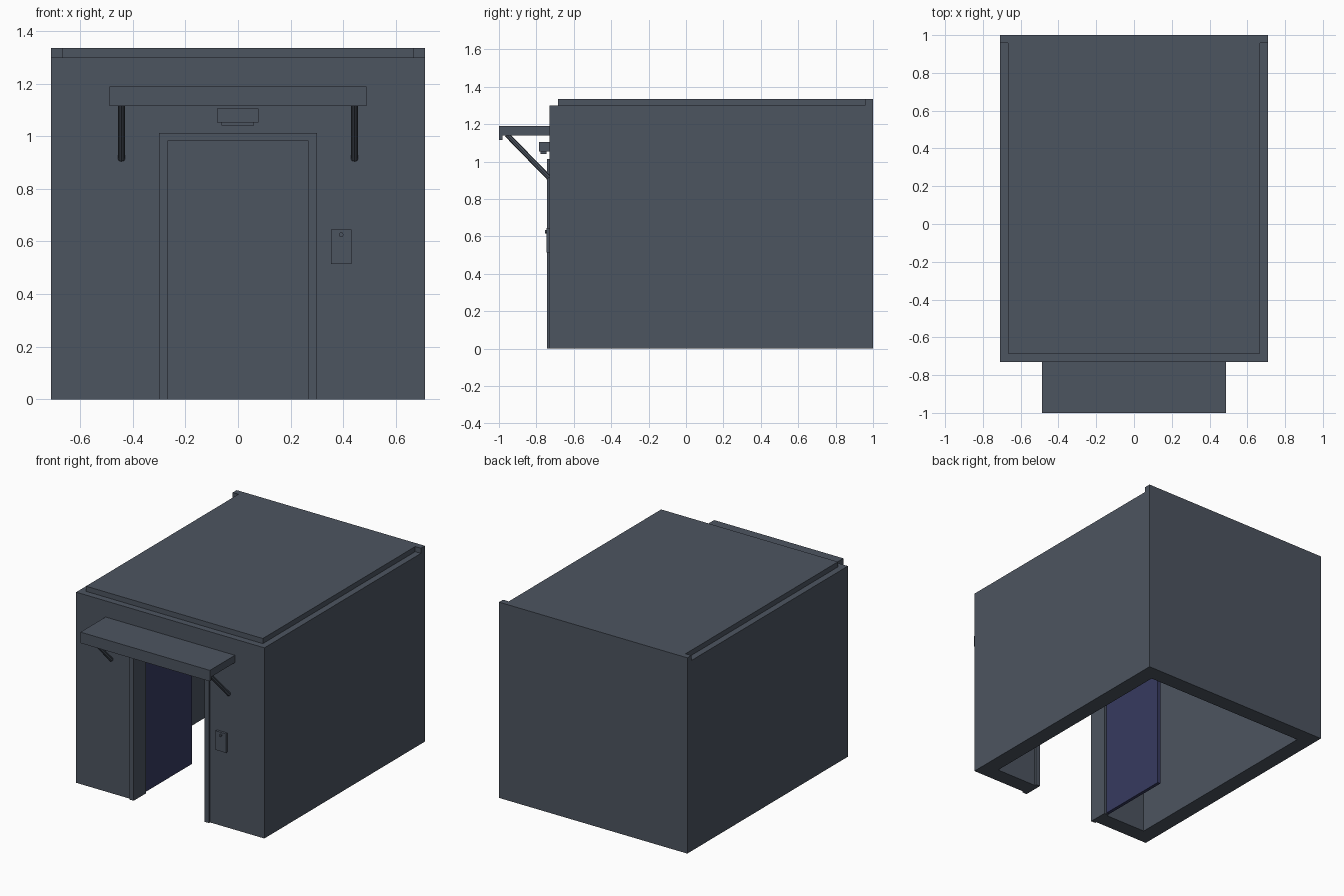
import bpy, bmesh, math
from mathutils import Vector

if "Cube" in bpy.data.objects:
    bpy.data.objects.remove(bpy.data.objects["Cube"], do_unlink=True)


def material(name, rgb):
    m = bpy.data.materials.new(name)
    m.use_nodes = True
    m.diffuse_color = (*rgb, 1)
    m.node_tree.nodes["Principled BSDF"].inputs["Base Color"].default_value = (*rgb, 1)
    return m


grey = material("slate grey", (0.073, 0.089, 0.117))
blue = material("navy blue", (0.037, 0.042, 0.117))


def add_object(name, bm, mat):
    bmesh.ops.recalc_face_normals(bm, faces=bm.faces)
    mesh = bpy.data.meshes.new(name)
    bm.to_mesh(mesh)
    bm.free()
    mesh.materials.append(mat)
    obj = bpy.data.objects.new(name, mesh)
    bpy.context.scene.collection.objects.link(obj)
    return obj


def box(name, x, y, z, mat=grey):
    """Box from (min, max) ranges."""
    bm = bmesh.new()
    bmesh.ops.create_cube(bm, size=1)
    for v in bm.verts:
        v.co = [r[0] if c < 0 else r[1] for c, r in zip(v.co, (x, y, z))]
    return add_object(name, bm, mat)


def prism(name, points, axis, start, end):
    """Profile extruded along x (axis 0) or y (axis 1)."""
    def place(a, b):
        return (start, a, b) if axis == 0 else (a, start, b)
    bm = bmesh.new()
    face = bm.faces.new([bm.verts.new(place(a, b)) for a, b in points])
    new = bmesh.ops.extrude_face_region(bm, geom=[face])["geom"]
    shift = Vector((0, 0, 0))
    shift[axis] = end - start
    bmesh.ops.translate(bm, vec=shift, verts=[g for g in new if isinstance(g, bmesh.types.BMVert)])
    return add_object(name, bm, grey)


def rod(name, a, b, radius, sides):
    a, b = Vector(a), Vector(b)
    bm = bmesh.new()
    bmesh.ops.create_cone(bm, cap_ends=True, segments=sides, radius1=radius,
                          radius2=radius, depth=(b - a).length)
    turn = (b - a).to_track_quat("Z", "Y").to_matrix().to_4x4()
    bmesh.ops.transform(bm, matrix=turn, verts=bm.verts)
    bmesh.ops.translate(bm, vec=(a + b) / 2, verts=bm.verts)
    return add_object(name, bm, grey)


# Main shell: hollow, open below, with a doorway and a stepped roof edge
W, FRONT, TOP, WALL = 0.71, -0.73, 1.335, 0.107
shell = box("building_shell", (-W, W), (FRONT, 1), (0, TOP))
cutters = [
    box("room_cutter", (WALL - W, W - WALL), (FRONT + WALL, 1 - WALL), (-0.2, TOP - WALL)),
    box("doorway_cutter", (-0.3, 0.3), (-1, -0.5), (-0.1, 1.013)),
    box("front_ledge_cutter", (-1, 1), (-1, -0.685), (1.3, 2)),
    box("left_ledge_cutter", (0.667, 1), (-1, 0.957), (1.3, 2)),
    box("right_ledge_cutter", (-1, -0.667), (-1, 0.957), (1.3, 2)),
]
for c in cutters:
    mod = shell.modifiers.new(c.name, "BOOLEAN")
    mod.operation, mod.solver, mod.object = "DIFFERENCE", "EXACT", c

# Bake the cuts and drop the helpers
graph = bpy.context.evaluated_depsgraph_get()
cut_mesh = bpy.data.meshes.new_from_object(shell.evaluated_get(graph))
shell.modifiers.clear()
shell.data = cut_mesh
for c in cutters:
    bpy.data.objects.remove(c, do_unlink=True)

# Door frame and the open door leaf
outer, inner = (0.3, 1.013), (0.268, 0.982)
frame = [(-outer[0], 0), (-outer[0], outer[1]), (outer[0], outer[1]), (outer[0], 0),
         (inner[0], 0), (inner[0], inner[1]), (-inner[0], inner[1]), (-inner[0], 0)]
prism("door_frame", frame, 1, -0.742, -0.61)
box("door_leaf", (-0.3, -0.278), (-0.605, -0.097), (0.003, 0.98), blue)

# Canopy with a front lip, held by two diagonal struts
canopy = [(-1, 1.115), (-1, 1.19), (FRONT, 1.19), (FRONT, 1.14), (-0.982, 1.14), (-0.982, 1.115)]
prism("canopy", canopy, 0, -0.488, 0.488)
for side, s in (("left", 1), ("right", -1)):
    rod(side + "_canopy_strut", (s * 0.443, -0.958, 1.145), (s * 0.443, -0.733, 0.914), 0.014, 8)

# Lamp above the door
box("lamp_housing", (-0.079, 0.077), (-0.786, FRONT), (1.053, 1.105))
box("lamp_lens", (-0.063, 0.061), (-0.777, -0.745), (1.04, 1.053))

# Keypad beside the door
box("keypad", (0.353, 0.432), (-0.746, FRONT), (0.515, 0.645))
rod("keypad_button", (0.392, -0.746, 0.626), (0.392, -0.754, 0.626), 0.009, 12)
